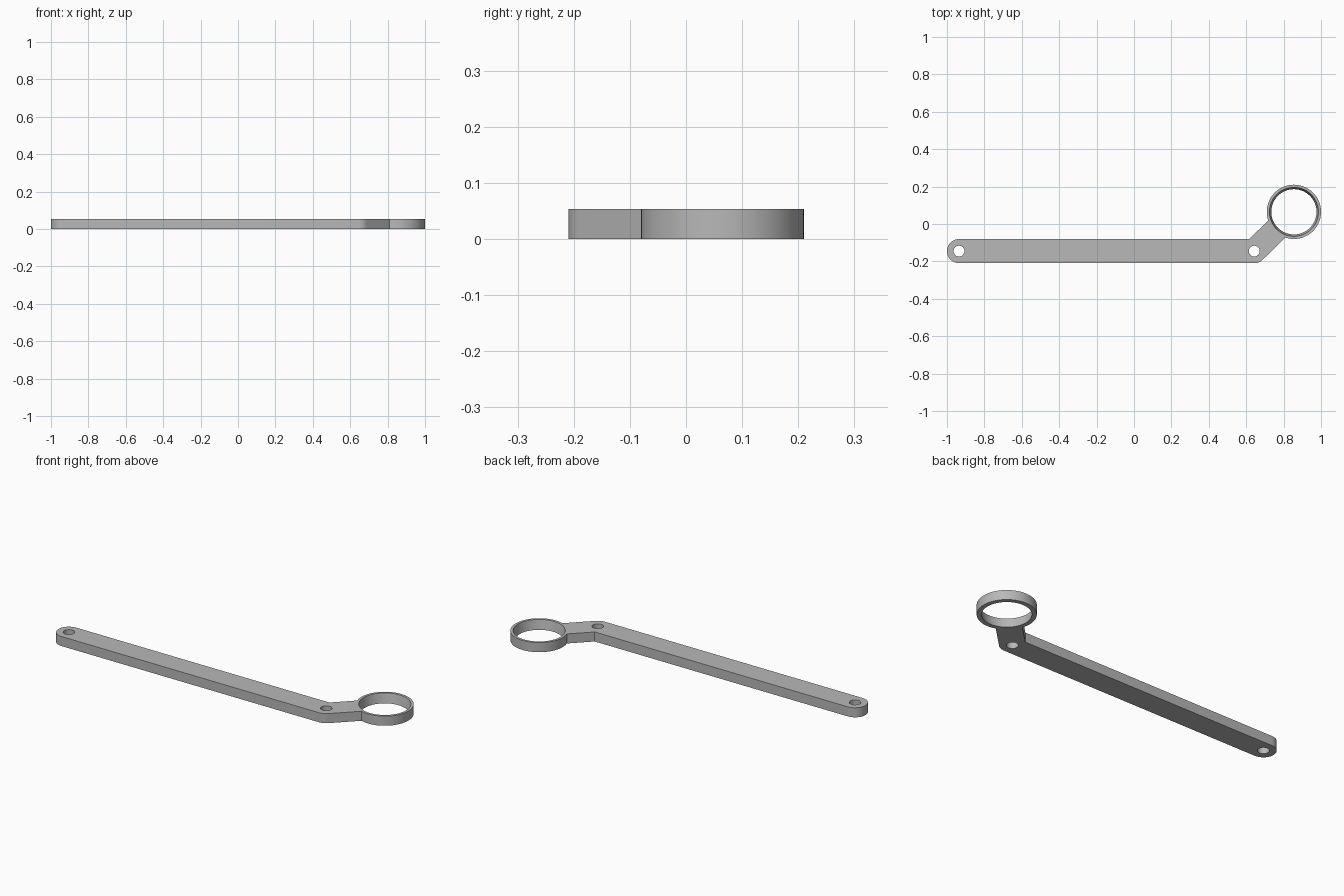
import bpy
import bmesh
from math import sin, cos, pi, radians, asin, tan, degrees

cube = bpy.data.objects.get("Cube")
if cube:
    bpy.data.objects.remove(cube, do_unlink=True)

HEIGHT = 0.053
HALF_WIDTH = 0.0645
HOLE = 0.029
TAIL = (-0.9355, -0.145)
ELBOW = (0.643, -0.145)
RING = (0.855, 0.065)
RING_OUTER, BORE_TOP, BORE_BOTTOM = 0.145, 0.131, 0.121

grey = bpy.data.materials.new("plain_grey")
grey.use_nodes = True
grey.diffuse_color = (0.48, 0.48, 0.48, 1)
grey.node_tree.nodes["Principled BSDF"].inputs["Base Color"].default_value = grey.diffuse_color


def arc(centre, radius, start, end, steps):
    """Points on an arc, angles in degrees."""
    angles = [radians(start + (end - start) * i / steps) for i in range(steps + 1)]
    return [(centre[0] + radius * cos(a), centre[1] + radius * sin(a)) for a in angles]


def finish(obj):
    """Give the part its colour and smooth its round sides."""
    obj.data.materials.clear()
    obj.data.materials.append(grey)
    bpy.ops.object.select_all(action='DESELECT')
    obj.select_set(True)
    bpy.context.view_layer.objects.active = obj
    bpy.ops.object.shade_smooth_by_angle(angle=radians(30))


# Cranked lever: rounded tail, bent elbow, and an end hollowed to fit the ring
seat = RING_OUTER - 0.002
spread = degrees(asin(HALF_WIDTH / seat))
inner_corner = (ELBOW[0] - HALF_WIDTH * tan(pi / 8), ELBOW[1] + HALF_WIDTH)
outline = (arc(TAIL, HALF_WIDTH, 90, 270, 32)
           + arc(ELBOW, HALF_WIDTH, 270, 315, 8)
           + arc(RING, seat, 225 + spread, 225 - spread, 12)
           + [inner_corner])
loops = [outline] + [arc(c, HOLE, 0, 348.75, 31) for c in (TAIL, ELBOW)]

curve = bpy.data.curves.new("lever_arm", 'CURVE')
curve.dimensions = '2D'
curve.fill_mode = 'BOTH'
curve.extrude = HEIGHT / 2
for points in loops:
    spline = curve.splines.new('POLY')
    spline.points.add(len(points) - 1)
    for point, (x, y) in zip(spline.points, points):
        point.co = (x, y, 0, 1)
    spline.use_cyclic_u = True
lever = bpy.data.objects.new("lever_arm", curve)
bpy.context.collection.objects.link(lever)
lever.location.z = HEIGHT / 2
bpy.ops.object.select_all(action='DESELECT')
lever.select_set(True)
bpy.context.view_layer.objects.active = lever
bpy.ops.object.convert(target='MESH')
lever = bpy.context.view_layer.objects.active

# Weld the caps to the sides
bm = bmesh.new()
bm.from_mesh(lever.data)
bmesh.ops.remove_doubles(bm, verts=bm.verts, dist=0.0001)
bmesh.ops.recalc_face_normals(bm, faces=bm.faces)
bm.to_mesh(lever.data)
bm.free()
finish(lever)

# Ring with a tapered bore, wider at the top
section = [(RING_OUTER, 0), (RING_OUTER, HEIGHT), (BORE_TOP, HEIGHT), (BORE_BOTTOM, 0)]
bm = bmesh.new()
verts = [bm.verts.new((r, 0, z)) for r, z in section]
edges = [bm.edges.new((verts[i], verts[(i + 1) % 4])) for i in range(4)]
bmesh.ops.spin(bm, geom=verts + edges, cent=(0, 0, 0), axis=(0, 0, 1),
               angle=2 * pi, steps=80, use_merge=True)
bmesh.ops.remove_doubles(bm, verts=bm.verts, dist=0.0001)
bmesh.ops.recalc_face_normals(bm, faces=bm.faces)
mesh = bpy.data.meshes.new("ring")
bm.to_mesh(mesh)
bm.free()
ring = bpy.data.objects.new("ring", mesh)
ring.location = (*RING, 0)
bpy.context.collection.objects.link(ring)
finish(ring)
